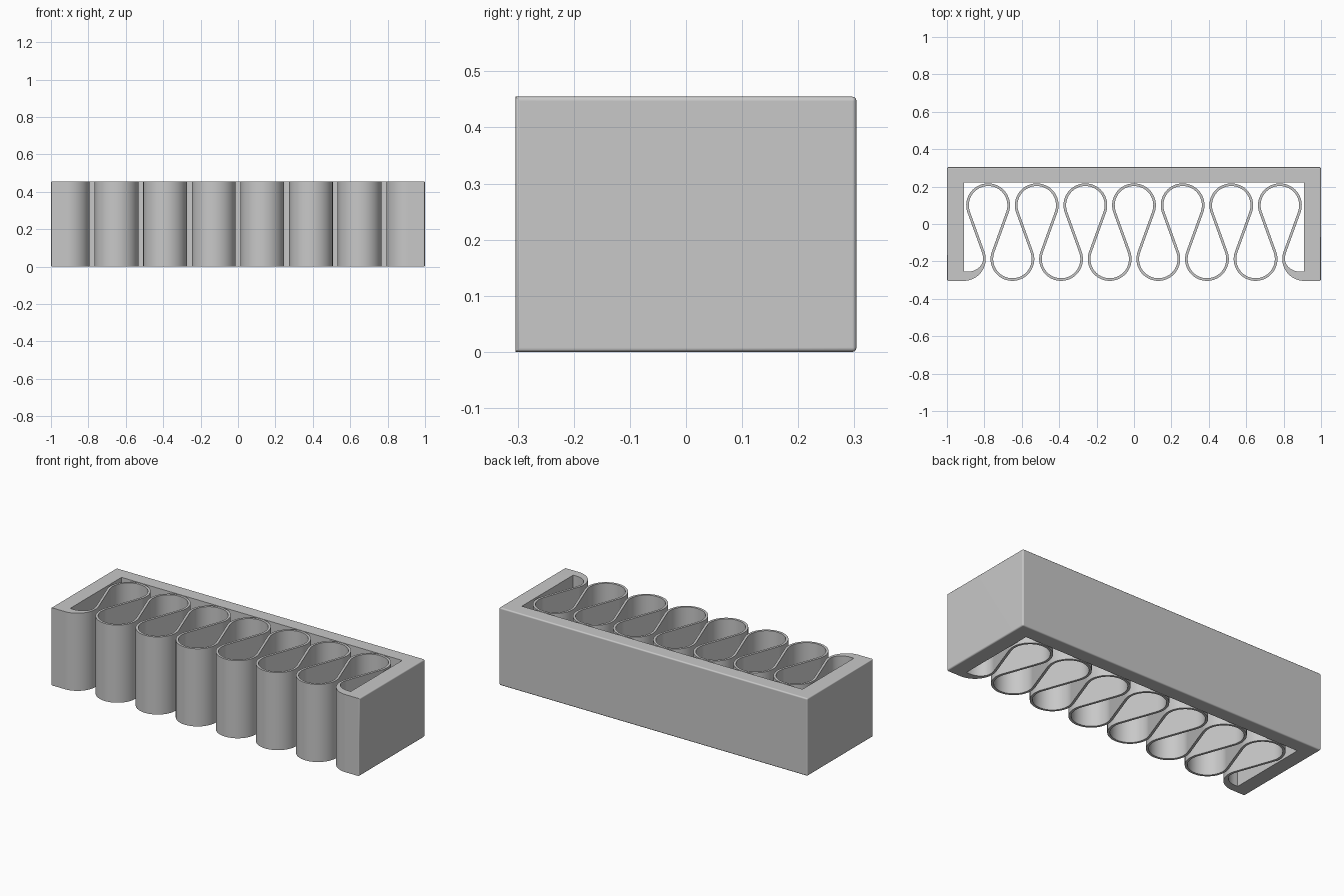
import bpy
import bmesh
from math import sin, cos, atan2, acos, hypot, radians, pi

cube = bpy.data.objects.get("Cube")
if cube:
    bpy.data.objects.remove(cube, do_unlink=True)

HEIGHT = 0.455
PITCH = 0.26            # spacing of the loops
R, HALF = 0.11, 0.007   # loop centreline radius, half the wall thickness
Y_BACK, Y_FRONT = 0.10, -0.187
LOOPS = 7
X_FIRST = -PITCH * LOOPS / 2   # centre of the partial loop at the end lip

grey = bpy.data.materials.new("plain grey")
grey.use_nodes = True
grey.diffuse_color = (0.58, 0.58, 0.58, 1)
grey.node_tree.nodes["Principled BSDF"].inputs["Base Color"].default_value = grey.diffuse_color


def arc(cx, cy, rx, ry, a0, a1, n):
    """Points on an elliptical arc."""
    angles = [a0 + (a1 - a0) * i / n for i in range(n + 1)]
    return [(cx + rx * cos(a), cy + ry * sin(a)) for a in angles]


def finish(bm, name):
    """Turn a bmesh into a smooth shaded grey object."""
    bmesh.ops.recalc_face_normals(bm, faces=bm.faces)
    mesh = bpy.data.meshes.new(name)
    bm.to_mesh(mesh)
    bm.free()
    mesh.materials.append(grey)
    mesh.shade_smooth()
    mesh.set_sharp_from_angle(angle=radians(35))
    obj = bpy.data.objects.new(name, mesh)
    bpy.context.collection.objects.link(obj)
    return obj


# Frame: back and end walls, with a curved lip tapering into the spring
X, Y = 1.0, 0.304
IN_X, IN_BACK = 0.91, 0.221
right = [(IN_X, IN_BACK), (IN_X, -0.255)]
right += arc(0.89, Y_FRONT, 0.083, 0.068, 1.5 * pi, pi, 12)
right += arc(-X_FIRST, Y_FRONT, R + HALF, -Y - Y_FRONT, pi, pi / 2, 16)
right += [(X, -Y), (X, Y)]
outline = right + [(-x, y) for x, y in reversed(right)]

bm = bmesh.new()
base = bm.faces.new([bm.verts.new((x, y, 0)) for x, y in outline])
top = bmesh.ops.extrude_face_region(bm, geom=[base], use_keep_orig=True)["geom"]
bmesh.ops.translate(bm, vec=(0, 0, HEIGHT),
                    verts=[v for v in top if isinstance(v, bmesh.types.BMVert)])


def outer(v):
    return abs(v.co.x) > X - 0.001


# Soften the outside edges of the three walls
edges = [e for e in bm.edges if all(outer(v) for v in e.verts)]
bmesh.ops.bevel(bm, geom=edges, offset=0.008, segments=3, profile=0.5, affect='EDGES')
frame = finish(bm, "frame")
weighted = frame.modifiers.new("even_shading", 'WEIGHTED_NORMAL')
weighted.keep_sharp = True

# Spring: loops joined by straight walls along their crossing tangents
dy = Y_BACK - Y_FRONT
tilt = atan2(dy, PITCH / 2) - acos(2 * R / hypot(PITCH / 2, dy))


def ribbon_side(offset):
    """One face of the folded ribbon, seen from above."""
    lower, upper = R - offset, R + offset
    pts = arc(X_FIRST, Y_FRONT, lower, lower, 0, tilt, 5)
    for i in range(LOOPS):
        x = X_FIRST + PITCH * (i + 0.5)
        pts += arc(x, Y_BACK, upper, upper, pi + tilt, -tilt, 40)
        last = i == LOOPS - 1
        end = pi if last else 2 * pi + tilt
        pts += arc(x + PITCH / 2, Y_FRONT, lower, lower, pi - tilt, end, 5 if last else 40)
    return pts


bm = bmesh.new()
rings = []
for a, b in zip(ribbon_side(HALF), ribbon_side(-HALF)):
    corners = [(*a, 0), (*b, 0), (*b, HEIGHT), (*a, HEIGHT)]
    rings.append([bm.verts.new(c) for c in corners])
for r0, r1 in zip(rings, rings[1:]):
    for k in range(4):
        j = (k + 1) % 4
        bm.faces.new((r0[k], r0[j], r1[j], r1[k]))
for ring in (rings[0], rings[-1]):
    bm.faces.new(ring)
finish(bm, "folded_spring")
